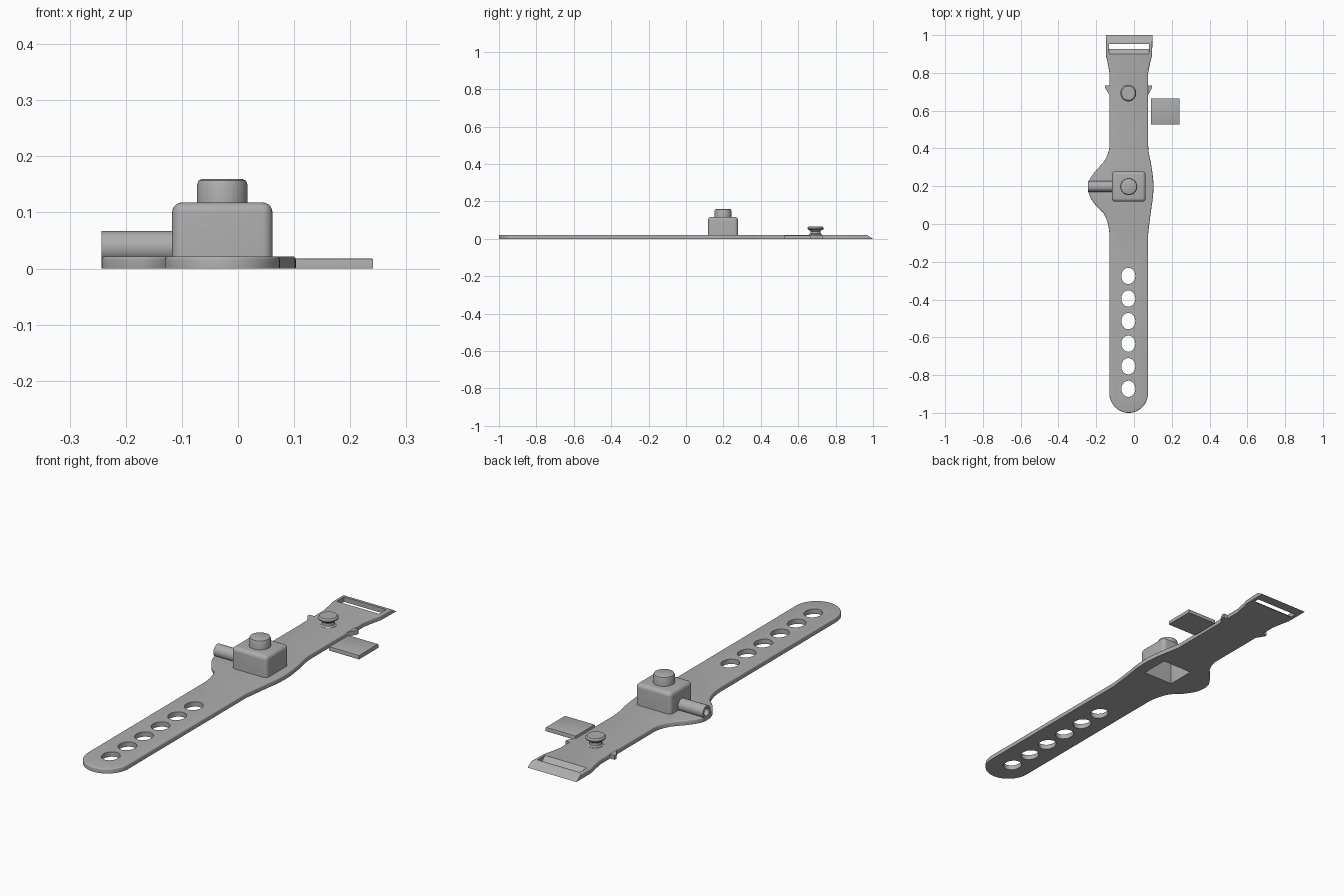
import bpy, bmesh, math
from mathutils import Vector

if "Cube" in bpy.data.objects:
    bpy.data.objects.remove(bpy.data.objects["Cube"], do_unlink=True)

MID = -0.028      # centre line of the strap
BODY_Y = 0.198    # centre of the raised body
THICK = 0.022

grey = bpy.data.materials.new("matte grey")
grey.use_nodes = True
grey.diffuse_color = (0.42, 0.42, 0.42, 1)
grey.node_tree.nodes["Principled BSDF"].inputs["Base Color"].default_value = (0.42, 0.42, 0.42, 1)


def finish(name, bm):
    bmesh.ops.recalc_face_normals(bm, faces=bm.faces)
    mesh = bpy.data.meshes.new(name)
    bm.to_mesh(mesh)
    bm.free()
    mesh.materials.append(grey)
    obj = bpy.data.objects.new(name, mesh)
    bpy.context.collection.objects.link(obj)
    return obj


def prism(points, vector):
    """Extrude a flat outline of 3D points along a vector."""
    bm = bmesh.new()
    face = bm.faces.new([bm.verts.new(p) for p in points])
    out = bmesh.ops.extrude_face_region(bm, geom=[face])
    top = [g for g in out["geom"] if isinstance(g, bmesh.types.BMVert)]
    bmesh.ops.translate(bm, verts=top, vec=vector)
    return bm


def lathe(name, profile, centre, steps=40, stretch=1.0):
    """Spin (radius, height) pairs round a vertical axis."""
    bm = bmesh.new()
    verts = [bm.verts.new((r, 0, z)) for r, z in profile]
    edges = [bm.edges.new(pair) for pair in zip(verts, verts[1:])]
    bmesh.ops.spin(bm, geom=verts + edges, axis=(0, 0, 1), cent=(0, 0, 0),
                   angle=math.tau, steps=steps, use_duplicate=False)
    bmesh.ops.remove_doubles(bm, verts=bm.verts, dist=1e-5)
    for v in bm.verts:
        v.co = Vector((v.co.x + centre[0], v.co.y * stretch + centre[1], v.co.z))
    return finish(name, bm)


def box(x0, x1, y0, y1, z0, z1):
    return prism([(x0, y0, z0), (x1, y0, z0), (x1, y1, z0), (x0, y1, z0)], (0, 0, z1 - z0))


def ellipse(cx, cy, rx, ry, z, count=32):
    return [(cx + rx * math.cos(math.tau * i / count),
             cy + ry * math.sin(math.tau * i / count), z) for i in range(count)]


def spline(points, steps=4):
    """Smooth curve through a few 2D points."""
    pts = [Vector(p) for p in points]
    pts = [pts[0]] + pts + [pts[-1]]
    result = []
    for a, b, c, d in zip(pts, pts[1:], pts[2:], pts[3:]):
        for i in range(steps):
            t = i / steps
            result.append(0.5 * (2 * b + (c - a) * t + (2 * a - 5 * b + 4 * c - d) * t ** 2
                                 + (3 * b - a - 3 * c + d) * t ** 3))
    return result + [pts[-1]]


def cut(target, bm):
    cutter = finish("cutter", bm)
    mod = target.modifiers.new("cut", "BOOLEAN")
    mod.object, mod.solver = cutter, "EXACT"
    bpy.context.view_layer.objects.active = target
    bpy.ops.object.modifier_apply(modifier=mod.name)
    bpy.data.objects.remove(cutter, do_unlink=True)


def smooth(obj):
    bpy.ops.object.select_all(action="DESELECT")
    obj.select_set(True)
    bpy.context.view_layer.objects.active = obj
    bpy.ops.object.shade_smooth_by_angle(angle=math.radians(35))


# Strap: rounded tail, swelling sides round the body, flared buckle end
right = spline([(.075, -.05), (.09, .07), (.1, .14), (.103, .2), (.1, .25),
                (.09, .32), (.078, .38), (.075, .42)])
left = spline([(-.13, -.05), (-.138, 0), (-.16, .055), (-.2, .095), (-.233, .145),
               (-.243, .19), (-.235, .235), (-.2, .285), (-.16, .33), (-.137, .375), (-.13, .41)])
head_right = spline([(.075, .8), (.085, .85), (.095, .89)])
head_left = spline([(-.13, .8), (-.139, .85), (-.148, .89)])
tail = [(MID + .1025 * math.cos(a), -.895 + .105 * math.sin(a))
        for a in [math.pi + math.pi * i / 24 for i in range(25)]]
outline = (tail + right + head_right + [(.098, 1), (-.148, 1)]
           + head_left[::-1] + left[::-1])
bm = prism([(x, y, 0) for x, y in outline], (0, 0, THICK))
for v in bm.verts:                      # sloped tip of the buckle end
    if v.co.z > 0.01 and v.co.y > 0.99:
        v.co.y = 0.965
rim = [e for e in bm.edges if all(v.co.z > 0.01 for v in e.verts)
       and min(v.co.y for v in e.verts) < 0.95]
bmesh.ops.bevel(bm, geom=rim, offset=0.006, segments=3, profile=0.5, affect="EDGES")
strap = finish("strap", bm)

# Row of adjustment holes, buckle slot and opening under the body
for i in range(6):
    cut(strap, prism(ellipse(MID - .002, -.275 - .1195 * i, .037, .043, -.05), (0, 0, .1)))
cut(strap, prism([(-.132, .952, -.02), (-.132, .952, .042), (-.132, .876, .042),
                  (-.132, .9, .022), (-.132, .926, 0), (-.132, .926, -.02)], (.212, 0, 0)))
HX, HY = 0.0895, 0.08
WALL = 0.014


def cavity():
    return box(MID - HX + WALL, MID + HX - WALL, BODY_Y - HY + WALL, BODY_Y + HY - WALL, -.05, .104)


cut(strap, cavity())
smooth(strap)

# Hollow body with rounded upright and top edges
bm = box(MID - HX, MID + HX, BODY_Y - HY, BODY_Y + HY, .004, .118)
edges = [e for e in bm.edges if max(v.co.z for v in e.verts) > .1]
bmesh.ops.bevel(bm, geom=edges, offset=.018, segments=5, profile=0.5, affect="EDGES")
body = finish("body", bm)
cut(body, cavity())
smooth(body)

# Push button on the body
smooth(lathe("push_button", [(0, .11), (.045, .11), (.045, .15), (.042, .157), (.035, .16), (0, .16)],
             (MID, BODY_Y)))

# Side tube with an open bore
bm = prism([(-.243, BODY_Y + y * .0285, .0385 + z * .0285) for y, z, _ in ellipse(0, 0, 1, 1, 0)],
           (.135, 0, 0))
tube = finish("side_tube", bm)
cut(tube, prism([(-.26, BODY_Y + y * .018, .0385 + z * .018) for y, z, _ in ellipse(0, 0, 1, 1, 0)],
                (.14, 0, 0)))
smooth(tube)

# Fastening stud
smooth(lathe("stud", [(0, .018), (.034, .018), (.033, .023), (.026, .028), (.025, .04), (.03, .046),
                      (.041, .052), (.042, .058), (.036, .065), (0, .065)],
             (MID - .002, .693), stretch=1.05))

# Barbs on both strap edges
for name, root, tip in (("right_barb", -.125, -.153), ("left_barb", .07, .095)):
    finish(name, prism([(root, .675, 0), (root, .732, 0), (tip, .732, 0), (tip, .72, 0)],
                       (0, 0, THICK - .002)))

# Loose tab beside the strap
bm = box(.09, .241, .527, .665, 0, .018)
top = [e for e in bm.edges if all(v.co.z > .01 for v in e.verts)]
bmesh.ops.bevel(bm, geom=top, offset=.003, segments=2, profile=0.5, affect="EDGES")
smooth(finish("loose_tab", bm))
